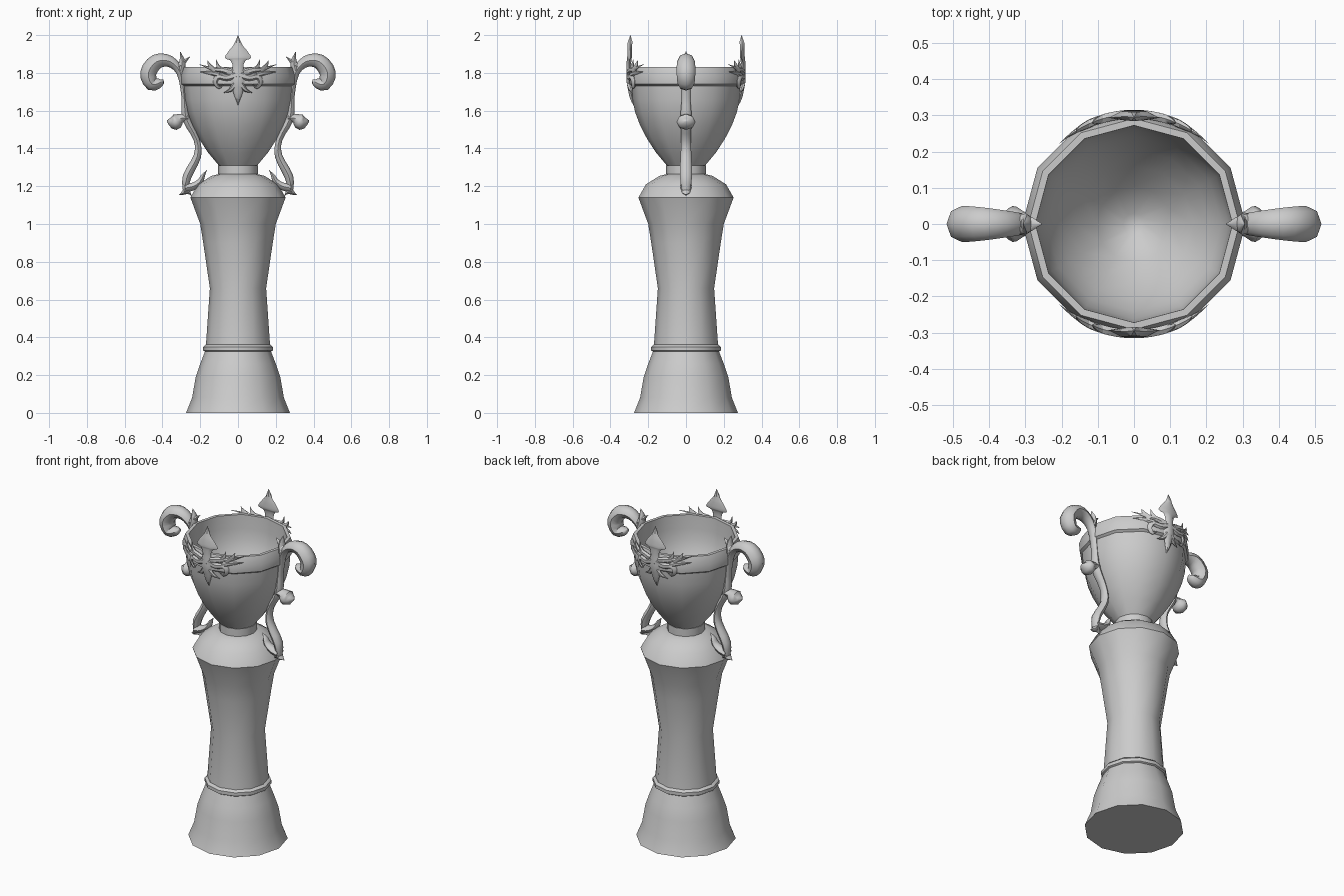
import bpy, bmesh, math
from mathutils import Vector

cube = bpy.data.objects.get("Cube")
if cube:
    bpy.data.objects.remove(cube, do_unlink=True)

# Single plain metal-grey material
grey = bpy.data.materials.new("plain_grey")
grey.use_nodes = True
colour = (0.6, 0.6, 0.6, 1)
grey.diffuse_color = colour
grey.node_tree.nodes["Principled BSDF"].inputs["Base Color"].default_value = colour
SIDES = 12


def finish(name, bm, angle):
    """Clean the mesh, make the object and smooth its shallow edges."""
    bmesh.ops.remove_doubles(bm, verts=bm.verts, dist=0.0002)
    bmesh.ops.recalc_face_normals(bm, faces=bm.faces)
    mesh = bpy.data.meshes.new(name)
    bm.to_mesh(mesh)
    bm.free()
    mesh.materials.append(grey)
    obj = bpy.data.objects.new(name, mesh)
    bpy.context.collection.objects.link(obj)
    bpy.ops.object.select_all(action='DESELECT')
    obj.select_set(True)
    bpy.context.view_layer.objects.active = obj
    bpy.ops.object.shade_smooth_by_angle(angle=math.radians(angle))


def skin(bm, rings):
    """Bridge consecutive vertex rings and close both ends."""
    count = len(rings[0])
    for low, high in zip(rings, rings[1:]):
        for i in range(count):
            j = (i + 1) % count
            bm.faces.new((low[i], low[j], high[j], high[i]))
    bm.faces.new(rings[0])
    bm.faces.new(rings[-1])


def lathe(name, profile):
    """Turn a profile of (radius, height) about the vertical axis."""
    bm = bmesh.new()
    turns = [math.tau * i / SIDES for i in range(SIDES)]
    skin(bm, [[bm.verts.new((r * math.cos(a), r * math.sin(a), z)) for a in turns]
              for r, z in profile])
    finish(name, bm, 42)


def bowl(foot, lip, bottom, top, steps=6):
    """Rounded bowl wall as a profile from its foot up to its lip."""
    fractions = [i / steps for i in range(steps + 1)]
    return [(foot + (lip - foot) * math.sin(t ** 0.9 * math.pi / 2),
             bottom + (top - bottom) * t) for t in fractions]


def leaf(width, *points):
    """Stroke of (across, height, half width) narrowing to a sharp tip."""
    last = len(points) - 1
    return [(x, z, width * (1 - i / last) ** 0.6) for i, (x, z) in enumerate(points)]


def resample(points, cuts=3):
    """Round off a stroke with a Catmull-Rom curve."""
    p = [Vector(q) for q in points]
    p = [p[0] * 2 - p[1]] + p + [p[-1] * 2 - p[-2]]
    out = []
    for a, b, c, d in zip(p, p[1:], p[2:], p[3:]):
        for k in range(cuts):
            t = k / cuts
            out.append(b + (c - a) * t / 2 + (a - b * 2.5 + c * 2 - d / 2) * t ** 2
                       + (b * 3 - a - c * 3 + d) * t ** 3 / 2)
    return out + [p[-2]]


def strokes(name, paths, depth, place, sections):
    """Sweep oval strokes; place maps (across, height, out) into space."""
    bm = bmesh.new()
    for points in paths:
        path = resample(points)
        rings = []
        for i, (x, z, width) in enumerate(path):
            ahead = path[min(i + 1, len(path) - 1)] - path[max(i - 1, 0)]
            t = ahead.xy.normalized()
            width = max(width, 0.001)
            ring = []
            for k in range(sections):
                a = math.tau * k / sections
                s = width * math.cos(a)
                ring.append(bm.verts.new(
                    place(x - t.y * s, z + t.x * s, depth(width) * math.sin(a))))
            rings.append(ring)
        skin(bm, rings)
    finish(name, bm, 50)


# Pedestal
lathe("base", [(.275, 0), (.243, .08), (.224, .19), (.2, .26), (.175, .325)])
lathe("base_ring", [(.172, .322), (.184, .33), (.184, .35), (.17, .362)])
lathe("column", [(.17, .355), (.149, .66), (.184, .9), (.2, 1), (.252, 1.14),
                 (.212, 1.21), (.14, 1.255), (.1, 1.265)])
lathe("neck", [(.105, 1.255), (.105, 1.31)])

# Hollow cup: outer wall, raised rim, inner wall
rim = [(.304, 1.74), (.308, 1.785), (.291, 1.832), (.272, 1.832)]
lathe("cup", bowl(.1, .29, 1.308, 1.73) + rim + bowl(.03, .268, 1.37, 1.75)[::-1])

# Scrolled handles: long stem ending in a curled horn, then the small offshoots
stem = [(.28, 1.16, .01), (.27, 1.25, .023), (.215, 1.36, .02), (.22, 1.45, .016),
        (.275, 1.56, .021), (.285, 1.67, .014), (.305, 1.8, .02), (.36, 1.86, .03),
        (.43, 1.86, .04), (.475, 1.8, .043), (.455, 1.74, .036), (.41, 1.75, .022),
        (.395, 1.765, 0)]
knob = [(.265, 1.56, .022), (.3, 1.56, .024), (.335, 1.54, .043), (.376, 1.545, .004)]
handle = [
    stem, knob,
    leaf(.017, (.275, 1.175), (.29, 1.165), (.312, 1.155)),
    leaf(.017, (.285, 1.175), (.265, 1.17), (.245, 1.15)),
    leaf(.024, (.28, 1.19), (.235, 1.2), (.2, 1.225), (.185, 1.255), (.165, 1.285)),
    leaf(.024, (.305, 1.81), (.295, 1.86), (.305, 1.912)),
    leaf(.02, (.315, 1.83), (.29, 1.855), (.255, 1.885)),
]
for name, side in (("left_handle", 1), ("right_handle", -1)):
    strokes(name, handle, lambda w: .9 * w + min(w, .011),
            lambda x, z, out: (side * x, out, z), 8)

# Crest wrapped on the cup: central spearhead plus mirrored leaves and scrolls
spear = [(0, 1.63, 0), (0, 1.7, .026), (0, 1.77, .036), (0, 1.83, .028), (0, 1.865, .04),
         (0, 1.88, .07), (0, 1.92, .046), (0, 1.95, .022), (0, 2, 0)]
sprays = [
    leaf(.02, (.01, 1.79), (.06, 1.775), (.105, 1.78), (.12, 1.75), (.1, 1.722), (.075, 1.74)),
    leaf(.02, (.03, 1.8), (.08, 1.815), (.13, 1.82), (.205, 1.845)),
    leaf(.014, (.08, 1.81), (.105, 1.835), (.115, 1.87)),
    leaf(.014, (.12, 1.81), (.15, 1.84), (.16, 1.865)),
    leaf(.015, (.1, 1.79), (.15, 1.8), (.2, 1.805)),
    leaf(.016, (.015, 1.74), (.04, 1.71), (.075, 1.695)),
]
mirrored = [[(-x, z, w) for x, z, w in spray] for spray in sprays]


def cup_radius(z):
    return .303 - max(0, 1.75 - z) * .2 - max(0, z - 1.85) * .06


for name, side in (("front_crest", -1), ("back_crest", 1)):
    strokes(name, [spear] + sprays + mirrored, lambda w: min(w, .014),
            lambda x, z, out: (x, side * (math.sqrt(cup_radius(z) ** 2 - x * x) + out), z), 6)
